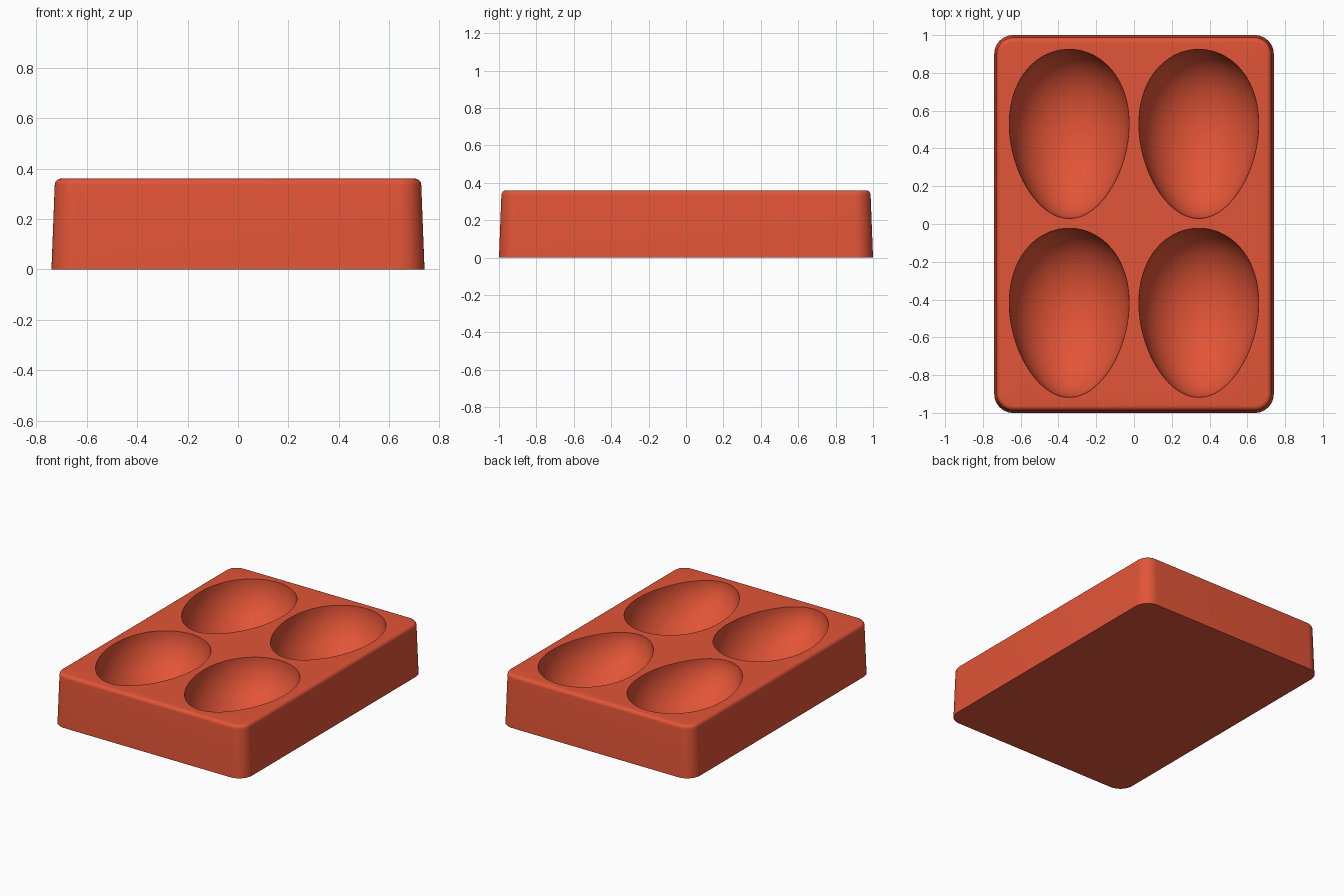
import bpy, bmesh
from math import sin, cos, pi, radians, sqrt

if "Cube" in bpy.data.objects:
    bpy.data.objects.remove(bpy.data.objects["Cube"])

HALF_X, HALF_Y, HEIGHT = 0.74, 1.0, 0.36
CORNER, DRAFT, FILLET = 0.1, 0.013, 0.025
EGG_WIDTH, EGG_LENGTH, EGG_SKEW = 0.315, 0.4475, 0.12

red = bpy.data.materials.new("terracotta red")
red.use_nodes = True
colour = (0.76, 0.09, 0.038, 1)
red.diffuse_color = colour
red.node_tree.nodes["Principled BSDF"].inputs["Base Color"].default_value = colour


def rounded_ring(bm, inset, z, steps=12):
    """Rounded rectangle, drawn in from the base outline by inset."""
    ring = []
    for corner, (sx, sy) in enumerate([(1, 1), (-1, 1), (-1, -1), (1, -1)]):
        for i in range(steps + 1):
            a = (corner + i / steps) * pi / 2
            r = CORNER - inset
            ring.append(bm.verts.new((sx * (HALF_X - CORNER) + r * cos(a),
                                      sy * (HALF_Y - CORNER) + r * sin(a), z)))
    return ring


def egg_cavity(bm, x, y, rings=48, segments=32):
    """Lower half of an egg lying along y, blunt end to the back."""
    rows = []
    for i in range(rings + 1):
        t = -cos(pi * i / rings)
        r = EGG_WIDTH * sqrt(max(0, 1 - t * t)) * (1 + EGG_SKEW * t)
        rows.append([bm.verts.new((x + r * cos(pi * j / segments),
                                   y + EGG_LENGTH * t,
                                   HEIGHT - r * sin(pi * j / segments)))
                     for j in range(segments + 1)])
    for near, far in zip(rows, rows[1:]):
        for j in range(segments):
            bm.faces.new((near[j], near[j + 1], far[j + 1], far[j]))


# Block with slightly drafted walls and a rounded top edge
bm = bmesh.new()
loops = [rounded_ring(bm, 0, 0)]
for k in range(7):
    a = k / 6 * pi / 2
    loops.append(rounded_ring(bm, DRAFT + FILLET * (1 - cos(a)),
                              HEIGHT - FILLET * (1 - sin(a))))
for low, high in zip(loops, loops[1:]):
    for i in range(len(low)):
        j = (i + 1) % len(low)
        bm.faces.new((low[i], low[j], high[j], high[i]))
bm.faces.new(loops[0][::-1])

# Four egg cavities, their end points welded
for x in (-0.343, 0.343):
    for y in (-0.47, 0.477):
        egg_cavity(bm, x, y)
bmesh.ops.remove_doubles(bm, verts=bm.verts, dist=0.00001)

# Flat top between the outer edge and the cavity rims
rims = [e for e in bm.edges if e.is_boundary]
bmesh.ops.triangle_fill(bm, use_beauty=True, use_dissolve=False,
                        edges=rims, normal=(0, 0, 1))
bmesh.ops.recalc_face_normals(bm, faces=bm.faces)

mesh = bpy.data.meshes.new("mould_block")
bm.to_mesh(mesh)
bm.free()
mesh.materials.append(red)
block = bpy.data.objects.new("mould_block", mesh)
bpy.context.collection.objects.link(block)

bpy.ops.object.select_all(action="DESELECT")
block.select_set(True)
bpy.context.view_layer.objects.active = block
bpy.ops.object.shade_smooth_by_angle(angle=radians(30))
